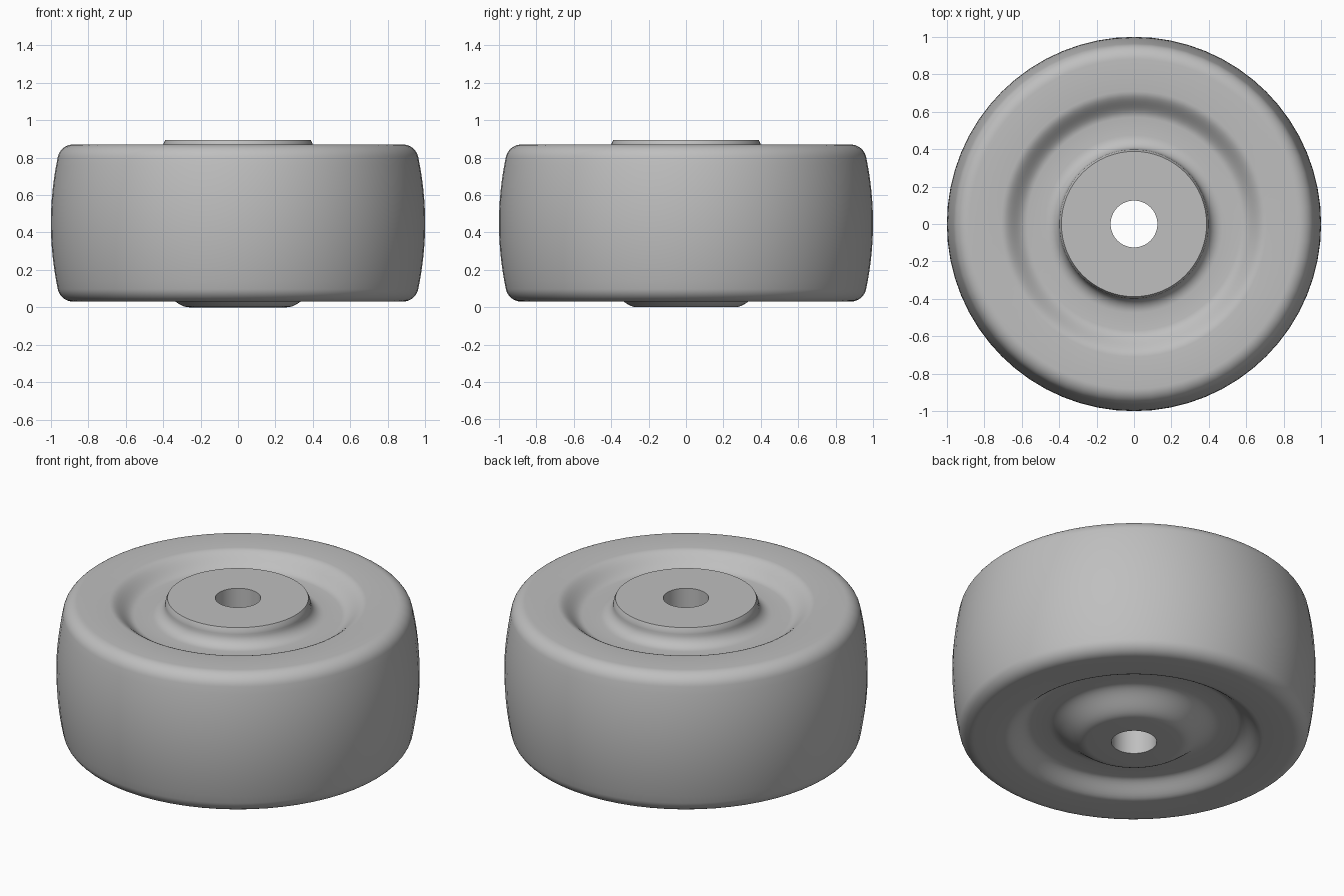
import bpy, bmesh, math

cube = bpy.data.objects.get("Cube")
if cube:
    bpy.data.objects.remove(cube, do_unlink=True)

MID = 0.45        # height of the middle plane
FACE = 0.42       # half height of the flat side faces
DEPTH = 0.08      # depth of the ring groove
SEGMENTS = 64


def blend(r0, h0, r1, h1, steps=10):
    """S-shaped slope between two radii, without its first point."""
    return [(r0 + (r1 - r0) * i / steps,
             h0 + (h1 - h0) * (0.5 - 0.5 * math.cos(math.pi * i / steps)))
            for i in range(1, steps + 1)]


def side(hub):
    """Half profile from the hub out to the tread, as (radius, height from middle)."""
    pts = hub + blend(0.57, FACE - DEPTH, 0.71, FACE)
    for i in range(11):                              # rounded shoulder
        a = math.radians(90 - 78 * i / 10)
        pts.append((0.88 + 0.085 * math.cos(a), FACE - 0.085 + 0.085 * math.sin(a)))
    return pts


floor = FACE - DEPTH
# Raised hub with a crisp rim and a fillet into the groove
fillet = [(0.475 - 0.075 * math.sin(a), floor + 0.07 - 0.07 * math.cos(a))
          for a in [math.pi / 2 * (1 - i / 8) for i in range(9)]]
top_hub = [(0.125, 0.445), (0.388, 0.445), (0.398, 0.425)] + fillet + [(0.57, floor)]
# Softly rounded hub underneath
bottom_hub = [(0.125, 0.45), (0.26, 0.45)] + blend(0.26, 0.45, 0.47, floor, 14) + [(0.57, floor)]

top = side(top_hub)
bottom = side(bottom_hub)

# Bulging tread between the two shoulders
r_end, h_end = top[-1]
tread = []
for i in range(1, 16):
    t = 1 - i / 8
    tread.append((1 - (1 - r_end) * t * t, h_end * t))

profile = top + tread + [(r, -h) for r, h in reversed(bottom)]

# Spin the closed profile around the axle
bm = bmesh.new()
rings = []
for k in range(SEGMENTS):
    a = 2 * math.pi * k / SEGMENTS
    rings.append([bm.verts.new((r * math.cos(a), r * math.sin(a), MID + h)) for r, h in profile])
n = len(profile)
for k in range(SEGMENTS):
    ring, after = rings[k], rings[(k + 1) % SEGMENTS]
    for i in range(n):
        j = (i + 1) % n
        bm.faces.new((ring[i], ring[j], after[j], after[i]))
bmesh.ops.recalc_face_normals(bm, faces=bm.faces)

mesh = bpy.data.meshes.new("wheel")
bm.to_mesh(mesh)
bm.free()
wheel = bpy.data.objects.new("wheel", mesh)
bpy.context.collection.objects.link(wheel)

# Plain grey
grey = bpy.data.materials.new("light_grey")
grey.use_nodes = True
colour = (0.52, 0.52, 0.52, 1)
grey.diffuse_color = colour
grey.node_tree.nodes["Principled BSDF"].inputs["Base Color"].default_value = colour
mesh.materials.append(grey)

bpy.ops.object.select_all(action="DESELECT")
wheel.select_set(True)
bpy.context.view_layer.objects.active = wheel
bpy.ops.object.shade_smooth_by_angle(angle=math.radians(40))
